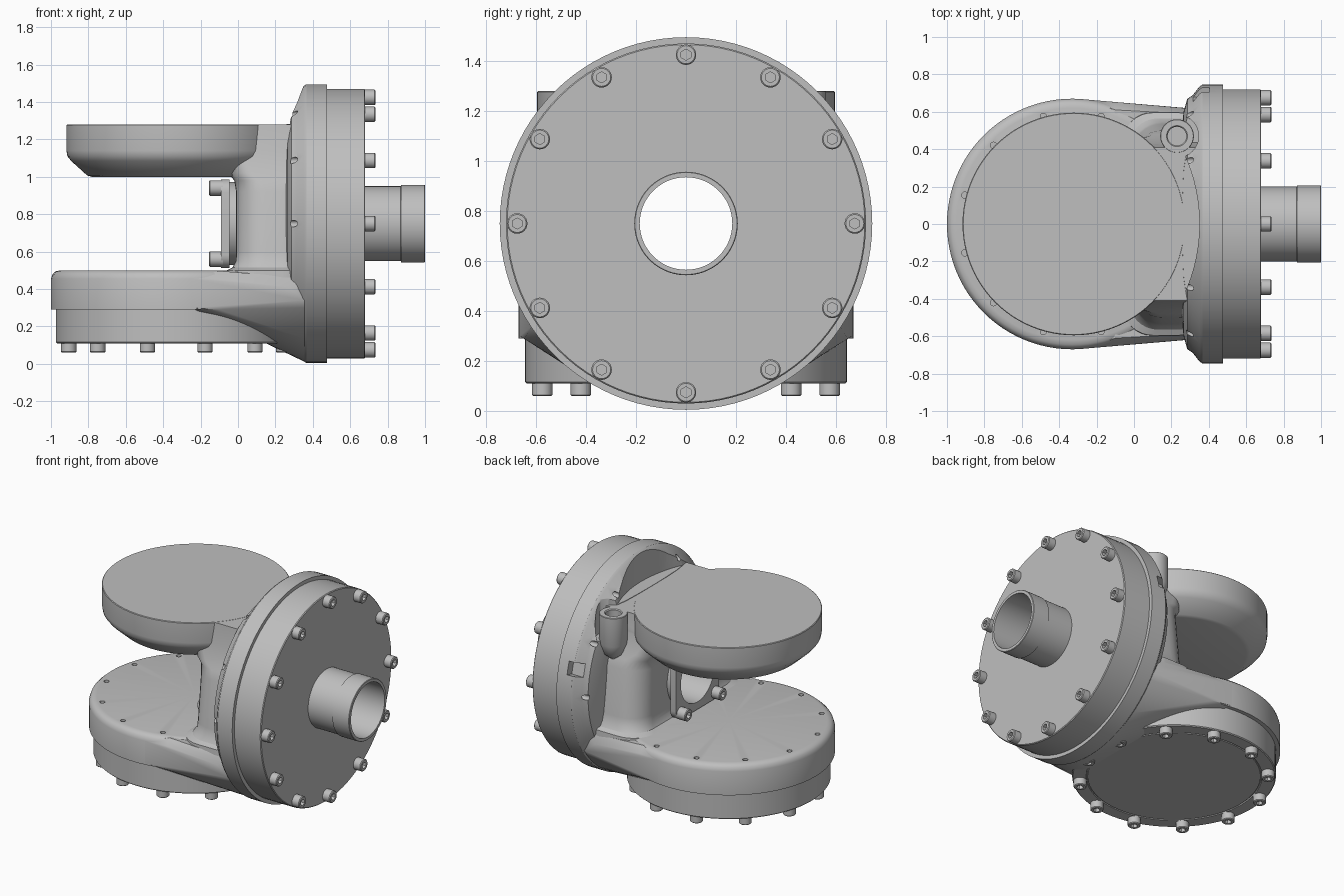
import bpy, bmesh
from math import sin, cos, pi, radians, sqrt
from mathutils import Matrix, Vector

cube = bpy.data.objects.get("Cube")
if cube:
    bpy.data.objects.remove(cube, do_unlink=True)

metal = bpy.data.materials.new("cast grey")
GREY = (0.52, 0.52, 0.52, 1)
metal.use_nodes = True
metal.diffuse_color = GREY
metal.node_tree.nodes["Principled BSDF"].inputs["Base Color"].default_value = GREY

AXIS_Z = 0.75                                   # height of the main bore
LOWER_X = -0.33                                 # centre of the lower round plate
T = Matrix.Translation
ALONG_X = T((0, 0, AXIS_Z)) @ Matrix.Rotation(pi / 2, 4, 'Y')


def finish(bm, name):
    bmesh.ops.remove_doubles(bm, verts=bm.verts, dist=1e-5)
    bmesh.ops.recalc_face_normals(bm, faces=bm.faces)
    mesh = bpy.data.meshes.new(name)
    bm.to_mesh(mesh)
    bm.free()
    mesh.materials.append(metal)
    ob = bpy.data.objects.new(name, mesh)
    bpy.context.collection.objects.link(ob)
    return ob


def add_lathe(bm, profile, matrix, segs=96, hex_radius=None):
    """Revolve a closed (radius, height) profile; hex_radius rings become hexagons."""
    rings = []
    for r, h in profile:
        ring = []
        for i in range(segs):
            a = 2 * pi * i / segs
            k = r
            if r and r == hex_radius:
                k = r * cos(pi / 6) / cos(a % (pi / 3) - pi / 6)
            ring.append(bm.verts.new(matrix @ Vector((k * cos(a), k * sin(a), h))))
        rings.append(ring)
    for j in range(len(profile)):
        n = (j + 1) % len(profile)
        if profile[j][0] == 0 and profile[n][0] == 0:
            continue
        for i in range(segs):
            m = (i + 1) % segs
            bm.faces.new((rings[j][i], rings[j][m], rings[n][m], rings[n][i]))


def lathe(name, profile, matrix):
    bm = bmesh.new()
    add_lathe(bm, profile, matrix)
    return finish(bm, name)


def rod(r, h0, h1):
    return [(0, h0), (r, h0), (r, h1), (0, h1)]


def rods(name, items, segs=32):
    """Several solid cylinders in one object, from (profile, matrix) pairs."""
    bm = bmesh.new()
    for profile, matrix in items:
        add_lathe(bm, profile, matrix, segs)
    return finish(bm, name)


def loft(name, sections, matrix=Matrix()):
    """Skin rounded rectangles (x0, x1, half_y, corner radius, z)."""
    bm = bmesh.new()
    rings = []
    for x0, x1, hy, rad, z in sections:
        ring = []
        corners = ((x1 - rad, hy - rad), (x0 + rad, hy - rad),
                   (x0 + rad, rad - hy), (x1 - rad, rad - hy))
        for q, (cx, cy) in enumerate(corners):
            for s in range(9):
                a = (q + s / 8) * pi / 2
                ring.append(bm.verts.new(matrix @ Vector((cx + rad * cos(a), cy + rad * sin(a), z))))
        rings.append(ring)
    for lo, hi in zip(rings, rings[1:]):
        for i in range(len(lo)):
            m = (i + 1) % len(lo)
            bm.faces.new((lo[i], lo[m], hi[m], hi[i]))
    bm.faces.new(rings[0])
    bm.faces.new(rings[-1])
    return finish(bm, name)


def cut(target, cutter):
    mod = target.modifiers.new("cut", 'BOOLEAN')
    mod.operation = 'DIFFERENCE'
    mod.solver = 'EXACT'
    mod.object = cutter
    bpy.context.view_layer.objects.active = target
    bpy.ops.object.modifier_apply(modifier=mod.name)
    bpy.data.objects.remove(cutter, do_unlink=True)


def bolts(name, places, height=0.055, r=0.041):
    """Socket head screws with a hexagonal recess."""
    bm = bmesh.new()
    hexr = 0.022
    profile = [(0, -0.01), (r, -0.01), (r, height - 0.005), (r - 0.005, height),
               (hexr, height), (hexr, height * 0.45), (0, height * 0.45)]
    for matrix in places:
        add_lathe(bm, profile, matrix, 24, hexr)
    return finish(bm, name)


def circle(r, count, offset=0):
    for i in range(count):
        a = radians(offset) + 2 * pi * i / count
        yield r * cos(a), r * sin(a)


def bore():
    return lathe("bore_cutter", rod(0.185, -0.3, 0.9), ALONG_X)


# Main round flange with its relief, clearance, screw holes and side pocket
flange = lathe("main_flange", [(0.185, 0.25), (0.5, 0.255), (0.6, 0.265), (0.67, 0.285), (0.69, 0.315),
                               (0.735, 0.35), (0.745, 0.365), (0.745, 0.477), (0.185, 0.477)], ALONG_X)
cut(flange, lathe("relief_cutter", rod(0.9, 1.282, 1.6), T((-0.55, 0, 0))))
cut(flange, lathe("boss_clearance", rod(0.115, 1.1, 1.6), T((0.23, 0.47, 0))))
cut(flange, rods("hole_cutter", [(rod(0.018, 0.2, 0.34), ALONG_X @ T((x, y, 0)))
                                 for x, y in circle(0.675, 12)], 16))
bm = bmesh.new()
bmesh.ops.create_cube(bm, size=1, matrix=T((0, 0, AXIS_Z)) @ Matrix.Rotation(radians(15), 4, 'X')
                      @ T((0.33, 0.75, 0)) @ Matrix.Diagonal((0.15, 0.12, 0.09, 1)))
cut(flange, finish(bm, "pocket_cutter"))

# End cover and outlet tube
lathe("end_cover", [(0.185, 0.475), (0.72, 0.475), (0.72, 0.675), (0.715, 0.68), (0.185, 0.68)], ALONG_X)
lathe("outlet_tube", [(0.185, 0.67), (0.2, 0.67), (0.2, 0.87), (0.207, 0.872), (0.207, 0.997),
                      (0.204, 1.0), (0.185, 1.0)], ALONG_X)
bolts("cover_bolts", [ALONG_X @ T((x, y, 0.68)) for x, y in circle(0.675, 12)])

# Neck joining the two round arms to the flange
neck = loft("neck", [(-0.07, 0.4, 0.6, 0.16, 0.44), (-0.06, 0.4, 0.595, 0.16, 0.5),
                     (-0.03, 0.4, 0.565, 0.16, 0.515), (-0.012, 0.4, 0.545, 0.16, 0.55),
                     (-0.01, 0.4, 0.535, 0.16, 0.6), (-0.01, 0.4, 0.5, 0.16, 0.92),
                     (-0.02, 0.4, 0.48, 0.15, 0.98), (-0.05, 0.4, 0.46, 0.12, 1.02),
                     (-0.05, 0.4, 0.425, 0.06, 1.14), (-0.05, 0.4, 0.41, 0.03, 1.279)])
cut(neck, bore())
cut(neck, lathe("boss_hole_cutter", rod(0.05, 1.16, 1.4), T((0.23, 0.47, 0))))

# Upper round arm and its threaded boss
lathe("upper_arm", [(0, 1.0), (0.46, 1.0), (0.485, 1.008), (0.57, 1.085), (0.59, 1.11), (0.595, 1.14),
                    (0.595, 1.276), (0.591, 1.28), (0, 1.28)], T((-0.322, 0, 0)))
lathe("boss", [(0, 0.95), (0.06, 1.0), (0.09, 1.08), (0.09, 1.277), (0.087, 1.28), (0.056, 1.28),
               (0.05, 1.274), (0.05, 1.16), (0, 1.16)], T((0.23, 0.47, 0)))

# Lower round arm with tapped holes
arm = lathe("lower_arm", [(0, 0.29), (0.67, 0.29), (0.67, 0.455), (0.662, 0.48), (0.645, 0.495),
                          (0.62, 0.5), (0, 0.5)], T((LOWER_X, 0, 0)))
cut(arm, rods("tapped_hole_cutter", [(rod(0.017, 0.42, 0.6), T((LOWER_X + x, y, 0)))
                                     for x, y in circle(0.595, 12, 15)], 16))

# Sloping web from the lower arm to the flange rim
bm = bmesh.new()
for s in (-1, 1):
    for p in ((-0.25, 0.665, 0.3), (-0.25, 0.665, 0.455), (-0.1, 0.648, 0.29), (-0.1, 0.648, 0.455),
              (-0.1, 0.61, 0.497), (0.27, 0.62, 0.41), (0.27, 0.585, 0.46), (0.36, 0.585, 0.46)):
        bm.verts.new((p[0], s * p[1], p[2]))
for y, z in circle(0.738, 96):
    if z < -0.385:
        bm.verts.new((0.355, y, AXIS_Z + z))
hull = bmesh.ops.convex_hull(bm, input=bm.verts)
bmesh.ops.delete(bm, geom=list({v for v in hull["geom_interior"] + hull["geom_unused"]
                                if isinstance(v, bmesh.types.BMVert)}), context='VERTS')
finish(bm, "lower_web")

# Bottom cap
lathe("bottom_cap", [(0, 0.11), (0.545, 0.11), (0.547, 0.118), (0.553, 0.118), (0.555, 0.11),
                     (0.637, 0.11), (0.643, 0.116), (0.643, 0.3), (0, 0.3)], T((LOWER_X, 0, 0)))
bolts("cap_bolts", [T((LOWER_X + x, y, 0.11)) @ Matrix.Rotation(pi, 4, 'X')
                    for x, y in circle(0.595, 12, 15)], 0.05)

# Inner clamp plate, its spigot and four bolts
plate = loft("clamp_plate", [(-0.237, 0.237, 0.237, 0.07, -0.09), (-0.237, 0.237, 0.237, 0.07, -0.045)], ALONG_X)
cut(plate, bore())
lathe("clamp_spigot", [(0.185, -0.06), (0.222, -0.06), (0.222, 0.02), (0.185, 0.02)], ALONG_X)
bolts("clamp_bolts", [ALONG_X @ T((x, y, -0.09)) @ Matrix.Rotation(pi, 4, 'X')
                      for x, y in circle(0.19 * sqrt(2), 4, 45)], 0.065)

# Smooth shading with crisp edges
for ob in bpy.context.scene.objects:
    ob.select_set(ob.type == 'MESH')
bpy.context.view_layer.objects.active = flange
bpy.ops.object.shade_smooth_by_angle(angle=radians(32))
